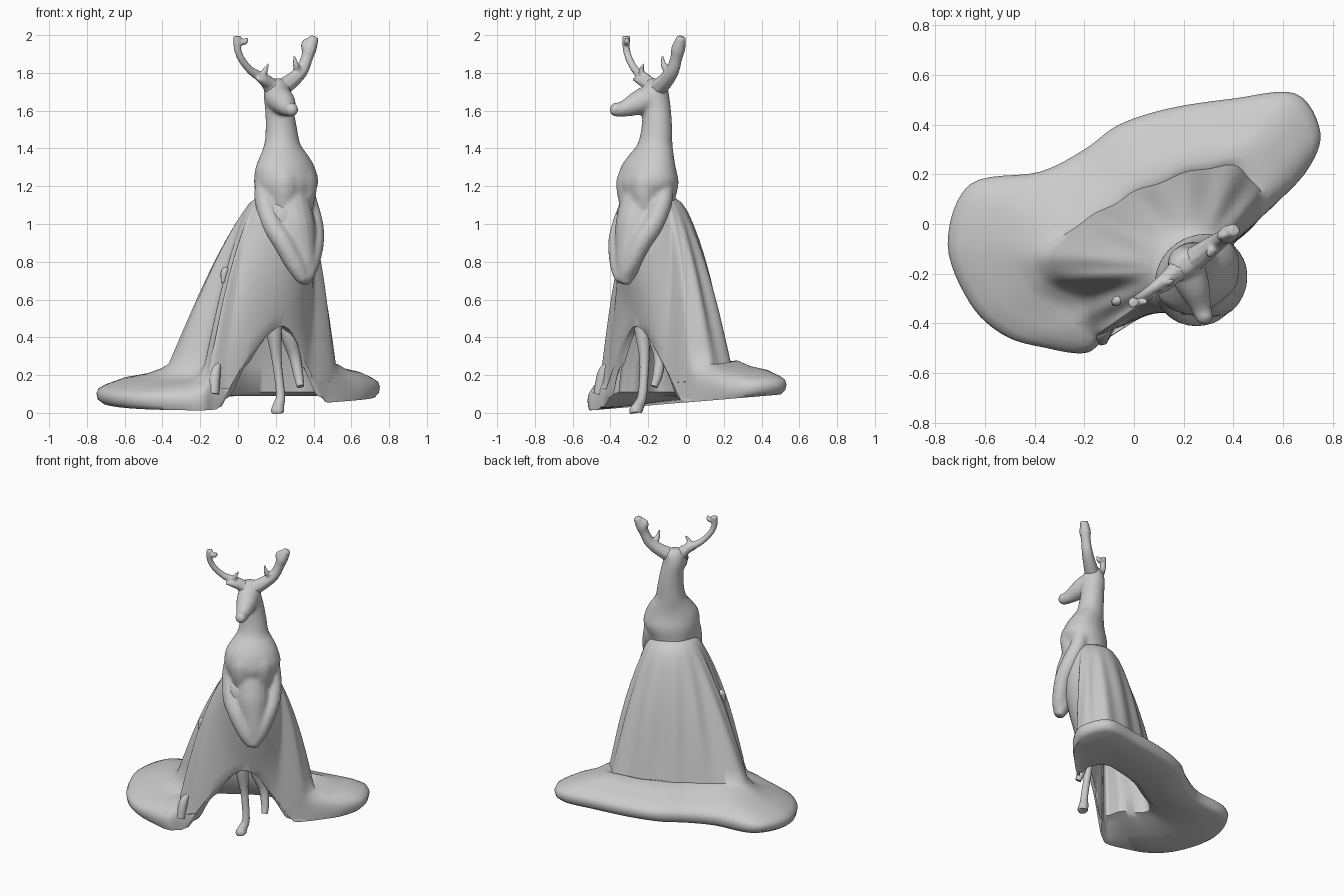
import bpy, bmesh, math
from mathutils import Vector

if "Cube" in bpy.data.objects:
    bpy.data.objects.remove(bpy.data.objects["Cube"])

U = Vector((0.8, 0.6, 0))      # sideways axis of the turned figure
F = Vector((0.6, -0.8, 0))     # facing direction


def shade(ob, angle=60):
    bpy.ops.object.select_all(action='DESELECT')
    bpy.context.view_layer.objects.active = ob
    ob.select_set(True)
    bpy.ops.object.shade_smooth_by_angle(angle=math.radians(angle))


def loft(name, rings):
    """Join rings of equal length into a capped smooth mesh."""
    bm = bmesh.new()
    vs = [[bm.verts.new(p) for p in r] for r in rings]
    n = len(rings[0])
    for a, b in zip(vs, vs[1:]):
        for i in range(n):
            j = (i + 1) % n
            bm.faces.new((a[i], a[j], b[j], b[i]))
    for r in (vs[0], vs[-1]):
        c = bm.verts.new(sum((v.co for v in r), Vector()) / n)
        for i in range(n):
            bm.faces.new((r[i], r[(i + 1) % n], c))
    bmesh.ops.recalc_face_normals(bm, faces=bm.faces)
    me = bpy.data.meshes.new(name)
    bm.to_mesh(me)
    bm.free()
    ob = bpy.data.objects.new(name, me)
    bpy.context.collection.objects.link(ob)
    shade(ob)
    return ob


def fuse(name, parts, voxel, rounds):
    """Melt overlapping parts into one sculpted skin."""
    bpy.ops.object.select_all(action='DESELECT')
    for p in parts:
        p.select_set(True)
    ob = parts[0]
    bpy.context.view_layer.objects.active = ob
    bpy.ops.object.join()
    ob.name = name
    m = ob.modifiers.new("skin", 'REMESH')
    m.mode, m.voxel_size, m.use_smooth_shade = 'VOXEL', voxel, True
    s = ob.modifiers.new("soften", 'SMOOTH')
    s.factor, s.iterations = 0.5, rounds
    return ob


def smooth(keys, steps, closed=False):
    """Catmull-Rom through tuples of any length."""
    n, out = len(keys), []
    get = (lambda i: keys[i % n]) if closed else (lambda i: keys[min(max(i, 0), n - 1)])
    for i in range(n if closed else n - 1):
        p = [get(i + k) for k in (-1, 0, 1, 2)]
        for s in range(steps):
            t = s / steps
            out.append(tuple(0.5 * (2 * b + (c - a) * t + (2 * a - 5 * b + 4 * c - d) * t * t
                             + (3 * b - a - 3 * c + d) * t ** 3) for a, b, c, d in zip(*p)))
    if not closed:
        out.append(tuple(keys[-1]))
    return out


def tube(name, keys, sides=12):
    """Tapered limb through (x, y, z, radius) points."""
    pts = smooth(keys, 5)
    rings = []
    for i, p in enumerate(pts):
        a, b = pts[max(i - 1, 0)], pts[min(i + 1, len(pts) - 1)]
        d = (Vector(b[:3]) - Vector(a[:3])).normalized()
        s = d.cross(F if abs(d.dot(F)) < 0.8 else Vector((0, 0, 1))).normalized()
        q = d.cross(s)
        rings.append([Vector(p[:3]) + p[3] * (s * math.cos(t) + q * math.sin(t))
                      for t in (math.tau * k / sides for k in range(sides))])
    return loft(name, rings)


# gown with train: hem x, y / skirt foot x, y / arch height of the front opening
keys = [(-.12, -.47, -.10, -.43, 0), (-.2, -.52, -.15, -.43, 0), (-.35, -.50, -.17, -.37, 0),
        (-.52, -.45, -.2, -.29, 0), (-.66, -.32, -.32, -.22, 0), (-.75, -.08, -.37, -.14, 0),
        (-.66, .16, -.30, -.05, 0), (-.38, .21, -.18, .02, 0), (-.2, .30, -.08, .08, 0),
        (-.06, .40, .02, .14, 0), (.14, .465, .14, .185, 0), (.4, .505, .27, .215, 0),
        (.65, .525, .39, .235, 0), (.75, .37, .47, .19, 0), (.7, .22, .51, .12, 0),
        (.57, .08, .51, .04, 0), (.46, -.02, .46, -.03, .06), (.37, -.11, .37, -.11, .24),
        (.24, -.26, .24, -.26, .46), (.04, -.37, .04, -.37, .27)]
cols = smooth(keys, 6, True)
waist = Vector((.22, -.18, 0))
inner = Vector((.15, -.13, 0))
gown = [[] for _ in range(25)]
for i, (hx, hy, mx, my, arch) in enumerate(cols):
    H, M = Vector((hx, hy, 0)), Vector((mx, my, 0))
    d = (M - waist).normalized()
    W = waist + d * .18
    arch = max(arch, 0)
    zb = max(.05 + .08 * hy, .005)
    zt = zb + .115
    zm = max(.26, arch)
    wave = .008 * math.sin(i * .62) + .007 * math.sin(i * .29 + 1)
    col = [(waist + d * .12, 1.14), (waist + d * .16, 1.11)]
    for v in (.02, .1, .2, .32, .44, .56, .68, .8, .9, 1):
        bulge = .028 * math.sin(math.pi * v ** .7)
        col.append((W.lerp(M, v) + d * (bulge + wave * math.sin(v * 2.4)), 1.08 - v * (1.08 - zm)))
    # train: sloping top, thin rounded rim
    for f, z in ((.12, .07), (.35, .04), (.65, .02), (.88, -.012)):
        z = zt + z if arch < .02 else zt
        col.append((M.lerp(H, f) + d * wave * (1 - f) * .7, z))
    col += [(M.lerp(H, .97), zt - .03), (H, zb + .06), (M.lerp(H, .98), zb + .028),
            (M.lerp(H, .9), zb + .005), (M.lerp(H, .3), zb + .02)]
    # underside and hollow interior
    for k, z in ((.9, .09), (.75, .11), (.7, .25), (.5, .46)):
        k = max(k, .9 - .1 * (z > .2) - .1 * (z > .4)) if arch > .02 else k
        col.append((inner.lerp(M, k), z))
    for r, (p, z) in zip(gown, col):
        r.append(Vector((p.x, p.y, max(z, arch))))
loft("gown", gown)

# torso and neck
parts = []
body = smooth([(1.0, .23, -.2, .15, .14), (1.08, .24, -.2, .142, .135), (1.14, .245, -.2, .155, .14),
               (1.22, .255, -.2, .182, .148), (1.3, .25, -.2, .17, .13), (1.36, .245, -.185, .138, .11),
               (1.42, .235, -.165, .1, .09), (1.5, .23, -.155, .086, .08), (1.6, .22, -.155, .076, .076),
               (1.68, .21, -.165, .072, .078), (1.74, .205, -.16, .068, .055),
               (1.77, .2, -.16, .04, .03)], 4)
parts.append(loft("torso_and_neck", [[Vector((x, y, z)) + U * a * math.cos(t) + F * b * math.sin(t)
                                      for t in (math.tau * k / 32 for k in range(32))]
                                     for z, x, y, a, b in body]))

# chest
for s in (-1, 1):
    c = Vector((.25, -.2, 0)) + F * .065 + U * s * .06
    parts.append(tube("chest", [(c.x, c.y, 1.34, .03), (c.x, c.y, 1.25, .078),
                                (c.x, c.y, 1.17, .08), (c.x, c.y, 1.08, .06)]))

# head
parts.append(tube("muzzle", [(.2, -.14, 1.67, .06), (.215, -.19, 1.665, .072), (.24, -.25, 1.642, .066),
                             (.265, -.32, 1.613, .046), (.278, -.36, 1.605, .038),
                             (.29, -.385, 1.61, .034), (.296, -.4, 1.615, .014)], 16))

# arms meeting in front, with hanging sleeves
for s in (-1, 1):
    path = []
    for side, fwd, z, r in ((.12, .0, 1.25, .05), (.14, .02, 1.13, .053), (.135, .08, 1.0, .056),
                            (.1, .135, .9, .055), (.045, .17, .78, .05), (.0, .185, .7, .035)):
        p = Vector((.24, -.19, z)) + U * s * side + F * fwd
        path.append((*p, r))
    parts.append(tube("arm", path))
parts.append(tube("front_drape", [(.27, -.24, 1.15, .1), (.295, -.26, .99, .115), (.33, -.29, .85, .085),
                                  (.35, -.31, .76, .06), (.36, -.32, .68, .025)], 16))
fuse("upper_body", parts, .011, 6)


# antlers and ears: along the sideways axis from the crown
def crown(x, z, r, fwd=0):
    return (x + fwd * .6, -.17 + (x - .2) * .72 - fwd * .8, z, r)


antlers = [
    [crown(.2, 1.7, .055), crown(.14, 1.765, .034), crown(.07, 1.81, .022),
     crown(.02, 1.87, .02), crown(-.003, 1.93, .02), crown(-.003, 1.995, .022)],
    [crown(-.005, 1.965, .018), crown(.025, 1.965, .017, .02), crown(.03, 1.99, .006, .03)],
    [crown(.13, 1.77, .024), crown(.13, 1.81, .016, .02), crown(.15, 1.85, .005, .02)],
    [crown(.2, 1.7, .055), crown(.28, 1.755, .044), crown(.335, 1.81, .037),
     crown(.365, 1.88, .033), crown(.38, 1.93, .038), crown(.405, 1.99, .025)],
    [crown(.375, 1.9, .028), crown(.36, 1.95, .022, -.01), crown(.375, 1.985, .007)],
    [crown(.32, 1.8, .026), crown(.295, 1.84, .017, .02), crown(.285, 1.89, .006, .02)],
    [crown(.2, 1.72, .035), crown(.12, 1.76, .025, .02), crown(.08, 1.765, .006, .03)]]
fuse("antlers", [tube("antler", a, 8) for a in antlers], .008, 2)

# legs in the front opening
tube("front_leg", [(.19, -.22, .55, .05), (.19, -.23, .45, .045), (.205, -.22, .28, .026),
                   (.225, -.23, .1, .024), (.215, -.25, .04, .03), (.21, -.265, .012, .035),
                   (.21, -.265, .0, .03)])
tube("rear_leg", [(.25, -.17, .52, .05), (.27, -.16, .42, .048), (.3, -.14, .3, .032),
                  (.32, -.15, .2, .026), (.33, -.17, .14, .02)])

# small scraps of cloth on the left side
tube("low_scrap", [(-.10, -.41, .27, .012), (-.12, -.44, .21, .028), (-.13, -.46, .1, .03)], 8)
tube("high_scrap", [(-.05, -.3, .76, .01), (-.07, -.31, .75, .02), (-.08, -.32, .69, .01)], 8)
